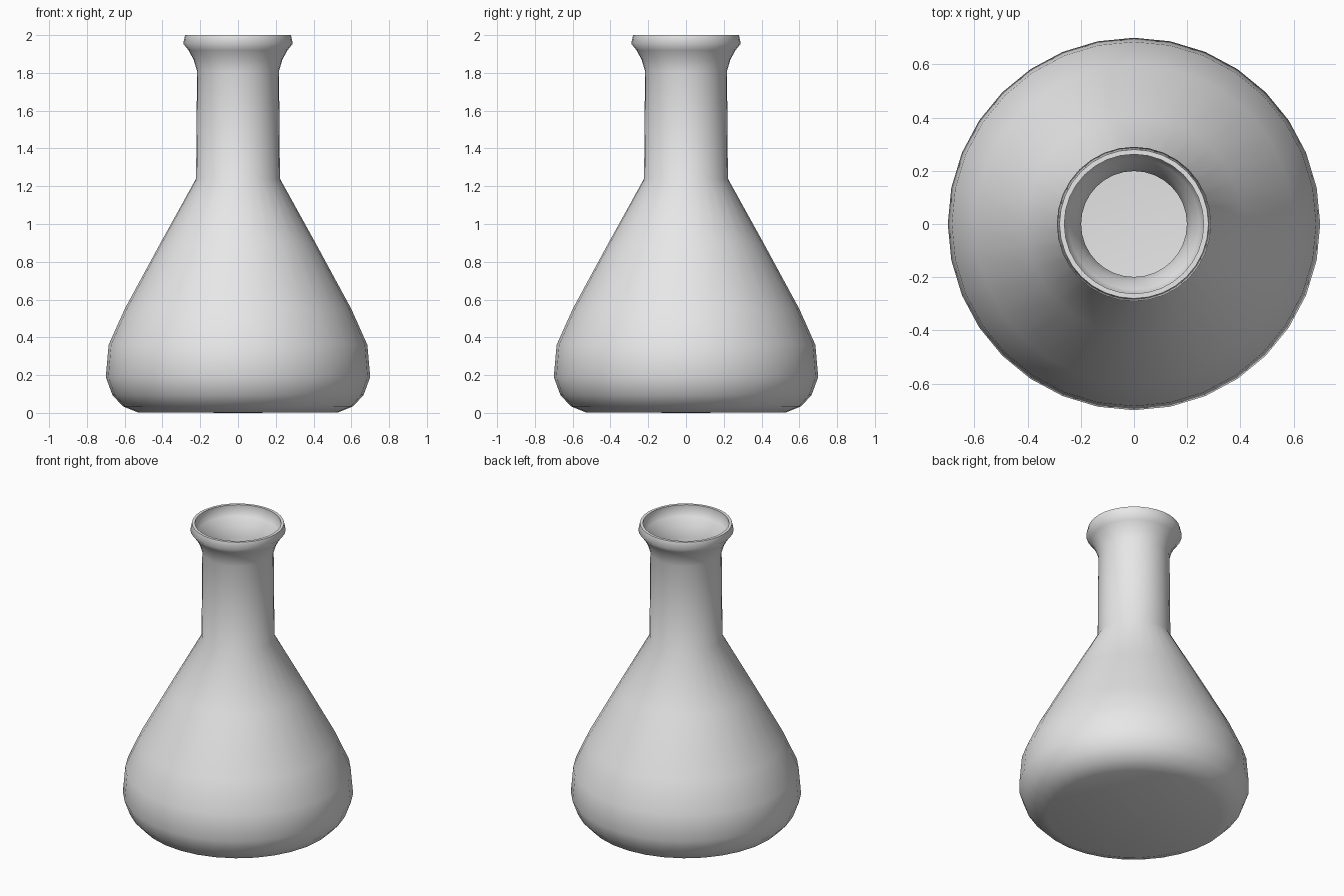
import bpy, bmesh
from math import tau
from mathutils import Vector, Matrix

SEGMENTS = 32
WALL = 0.018

cube = bpy.data.objects.get("Cube")
if cube:
    bpy.data.objects.remove(cube, do_unlink=True)

# Material
glass = bpy.data.materials.new("light grey")
glass.use_nodes = True
grey = (0.8, 0.8, 0.8, 1.0)
glass.diffuse_color = grey
glass.node_tree.nodes["Principled BSDF"].inputs["Base Color"].default_value = grey

# Outer wall as radius, height from the base up to the lip
outer = [(0, 0), (0.53, 0.003), (0.61, 0.035), (0.665, 0.095), (0.70, 0.19),
         (0.685, 0.36), (0.60, 0.55), (0.41, 0.90), (0.222, 1.24), (0.217, 1.81),
         (0.235, 1.87), (0.262, 1.92), (0.29, 1.955), (0.28, 2.0)]


def inset(points, distance):
    """Offset a profile inward along its normals."""
    result = []
    for i, point in enumerate(points):
        before = Vector(points[max(i - 1, 0)])
        after = Vector(points[min(i + 1, len(points) - 1)])
        along = (after - before).normalized()
        moved = Vector(point) + Vector((-along.y, along.x)) * distance
        result.append((max(moved.x, 0), moved.y))
    return result


# Inner wall follows the outer one, ending in a thin flat lip
inner = inset(outer, WALL)
inner[0] = (0, WALL + 0.01)
inner[1] = (0.52, WALL + 0.01)
inner[-2:] = [(0.264, 1.955), (0.262, 2.0)]
profile = outer + inner[::-1]

# Spin the profile into a hollow flask
bm = bmesh.new()
verts = [bm.verts.new((r, 0, z)) for r, z in profile]
edges = [bm.edges.new(pair) for pair in zip(verts, verts[1:])]
bmesh.ops.spin(bm, geom=verts + edges, cent=(0, 0, 0), axis=(0, 0, 1),
               angle=tau, steps=SEGMENTS, use_duplicate=False)
bmesh.ops.remove_doubles(bm, verts=bm.verts, dist=0.0005)
bmesh.ops.recalc_face_normals(bm, faces=bm.faces)

mesh = bpy.data.meshes.new("flask")
bm.to_mesh(mesh)
bm.free()
mesh.materials.append(glass)
flask = bpy.data.objects.new("flask", mesh)
bpy.context.collection.objects.link(flask)

# Smooth shading with a crisp lip
bpy.ops.object.select_all(action="DESELECT")
flask.select_set(True)
bpy.context.view_layer.objects.active = flask
bpy.ops.object.shade_smooth_by_angle(angle=1.05)
